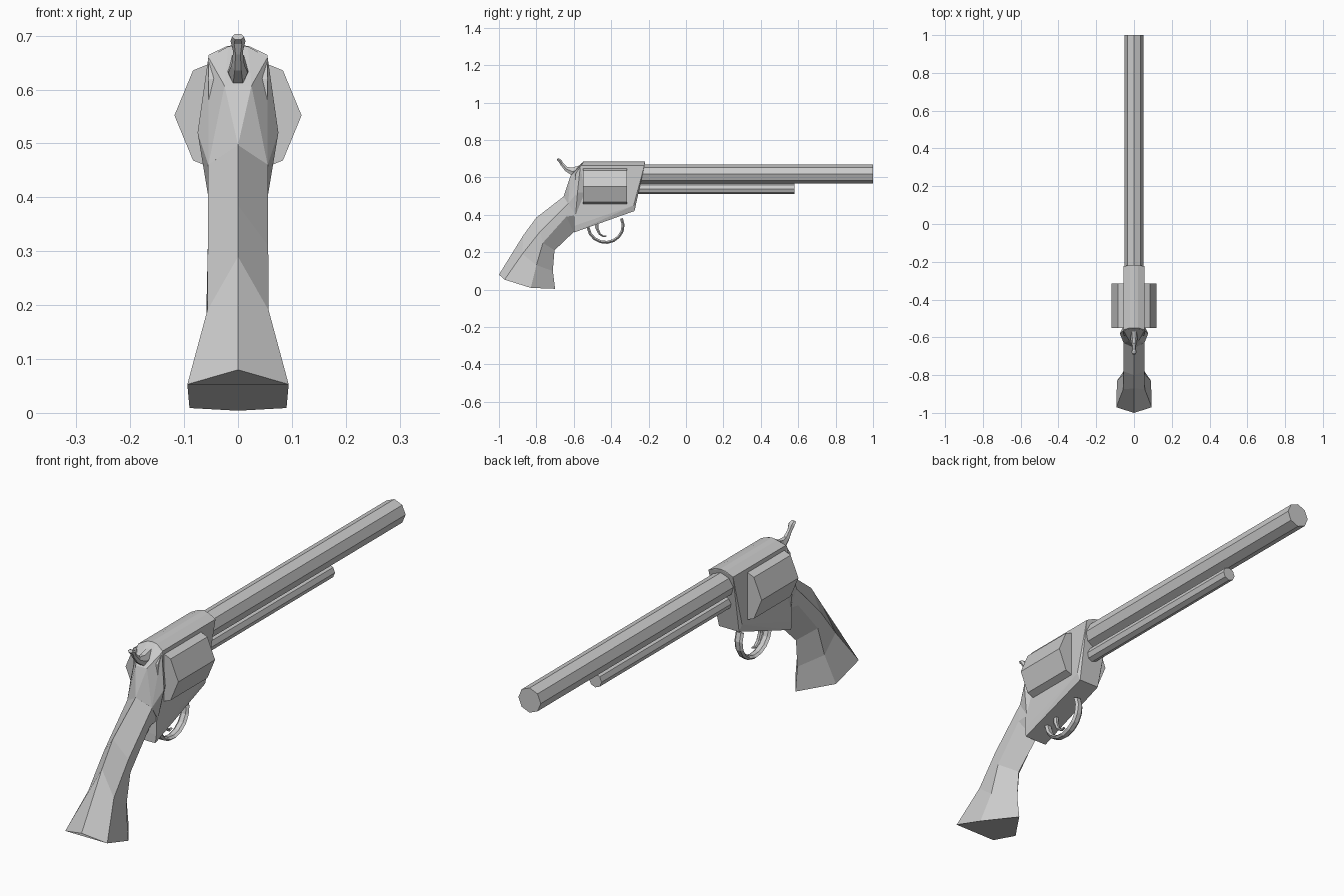
import bpy, bmesh, math
from mathutils import Vector

if "Cube" in bpy.data.objects:
    bpy.data.objects.remove(bpy.data.objects["Cube"])


def finish(name, bm):
    bmesh.ops.recalc_face_normals(bm, faces=bm.faces)
    me = bpy.data.meshes.new(name)
    bm.to_mesh(me)
    bm.free()
    ob = bpy.data.objects.new(name, me)
    bpy.context.collection.objects.link(ob)
    return ob


def loft(name, rings):
    """Skin a list of equal-length point rings and cap the ends."""
    bm = bmesh.new()
    vs = [[bm.verts.new(p) for p in r] for r in rings]
    n = len(vs[0])
    for a, b in zip(vs, vs[1:]):
        for i in range(n):
            j = (i + 1) % n
            bm.faces.new((a[i], a[j], b[j], b[i]))
    bm.faces.new(vs[0])
    bm.faces.new(vs[-1])
    return finish(name, bm)


def rod(name, y0, y1, z, r, sides=8):
    """Faceted bar along y."""
    angs = [2 * math.pi * i / sides for i in range(sides)]
    return loft(name, [[(r * math.cos(a), y, z + r * math.sin(a)) for a in angs]
                       for y in (y0, y1)])


def sweep(name, path, sides=6):
    """Bar along a y-z path; each point is (y, z, half width in x, half thickness)."""
    pts = [Vector((0, p[0], p[1])) for p in path]
    rings = []
    for i, p in enumerate(path):
        t = (pts[min(i + 1, len(pts) - 1)] - pts[max(i - 1, 0)]).normalized()
        nrm = Vector((0, -t.z, t.y))
        rings.append([pts[i] + Vector((p[2] * math.cos(a), 0, 0)) + nrm * p[3] * math.sin(a)
                      for a in (2 * math.pi * k / sides for k in range(sides))])
    return loft(name, rings)


def hull(name, half):
    """Convex solid from points mirrored over x = 0."""
    bm = bmesh.new()
    for x, y, z in half:
        for s in ((1, -1) if x else (1,)):
            bm.verts.new((s * x, y, z))
    bmesh.ops.convex_hull(bm, input=bm.verts)
    bmesh.ops.dissolve_limit(bm, angle_limit=0.02, verts=bm.verts, edges=bm.edges)
    return finish(name, bm)


# Barrel, ejector rod housing and cylinder
rod("barrel", -0.26, 1.0, 0.618, 0.05)
rod("ejector_rod", -0.30, 0.58, 0.538, 0.028)
rod("cylinder", -0.55, -0.315, 0.552, 0.118)

# Frame with chamfered top strap
hull("frame", [
    (0.055, -0.222, 0.664), (0.022, -0.22, 0.68), (0, -0.218, 0.684),
    (0.055, -0.28, 0.45), (0.045, -0.275, 0.42),
    (0.05, -0.60, 0.305), (0.055, -0.60, 0.34),
    (0.055, -0.59, 0.62), (0.055, -0.56, 0.664), (0.022, -0.55, 0.68), (0, -0.55, 0.684)])

# Recoil shield behind the cylinder
hull("recoil_shield", [
    (0.025, -0.618, 0.607), (0.055, -0.63, 0.46), (0, -0.655, 0.497),
    (0.075, -0.58, 0.52), (0.055, -0.565, 0.66), (0.018, -0.555, 0.68),
    (0.055, -0.59, 0.40), (0.055, -0.54, 0.52)])

# Grip: back ridge, back edge, front edge, front ridge as (y, z), then the half widths
grip = [
    ((-1.0, 0.08), (-0.97, 0.053), (-0.83, 0.009), (-0.70, 0.004), 0.094, 0.09),
    ((-0.87, 0.29), (-0.875, 0.19), (-0.80, 0.13), (-0.712, 0.10), 0.057, 0.06),
    ((-0.80, 0.385), (-0.78, 0.31), (-0.765, 0.25), (-0.703, 0.21), 0.056, 0.054),
    ((-0.655, 0.497), (-0.63, 0.46), (-0.64, 0.39), (-0.60, 0.308), 0.056, 0.054),
    ((-0.58, 0.50), (-0.57, 0.46), (-0.57, 0.40), (-0.56, 0.34), 0.05, 0.05),
]
loft("grip", [[(0, *b), (wb, *e), (wf, *f), (0, *r), (-wf, *f), (-wb, *e)]
              for b, e, f, r, wb, wf in grip])

# Hammer
sweep("hammer", [(-0.56, 0.635, 0.022, 0.035), (-0.61, 0.632, 0.018, 0.024),
                 (-0.64, 0.645, 0.012, 0.014), (-0.663, 0.67, 0.009, 0.01),
                 (-0.675, 0.69, 0.014, 0.01), (-0.688, 0.698, 0.011, 0.007)])

# Trigger guard and trigger
arc = [math.radians(165 + i * 22) for i in range(11)]
sweep("trigger_guard", [(-0.43 + 0.094 * math.cos(a), 0.342 + 0.09 * math.sin(a), 0.018, 0.009)
                        for a in arc])
sweep("trigger", [(-0.475, 0.38, 0.012, 0.012), (-0.477, 0.33, 0.01, 0.01),
                  (-0.462, 0.298, 0.009, 0.007), (-0.442, 0.284, 0.008, 0.005),
                  (-0.425, 0.286, 0.006, 0.003)])
